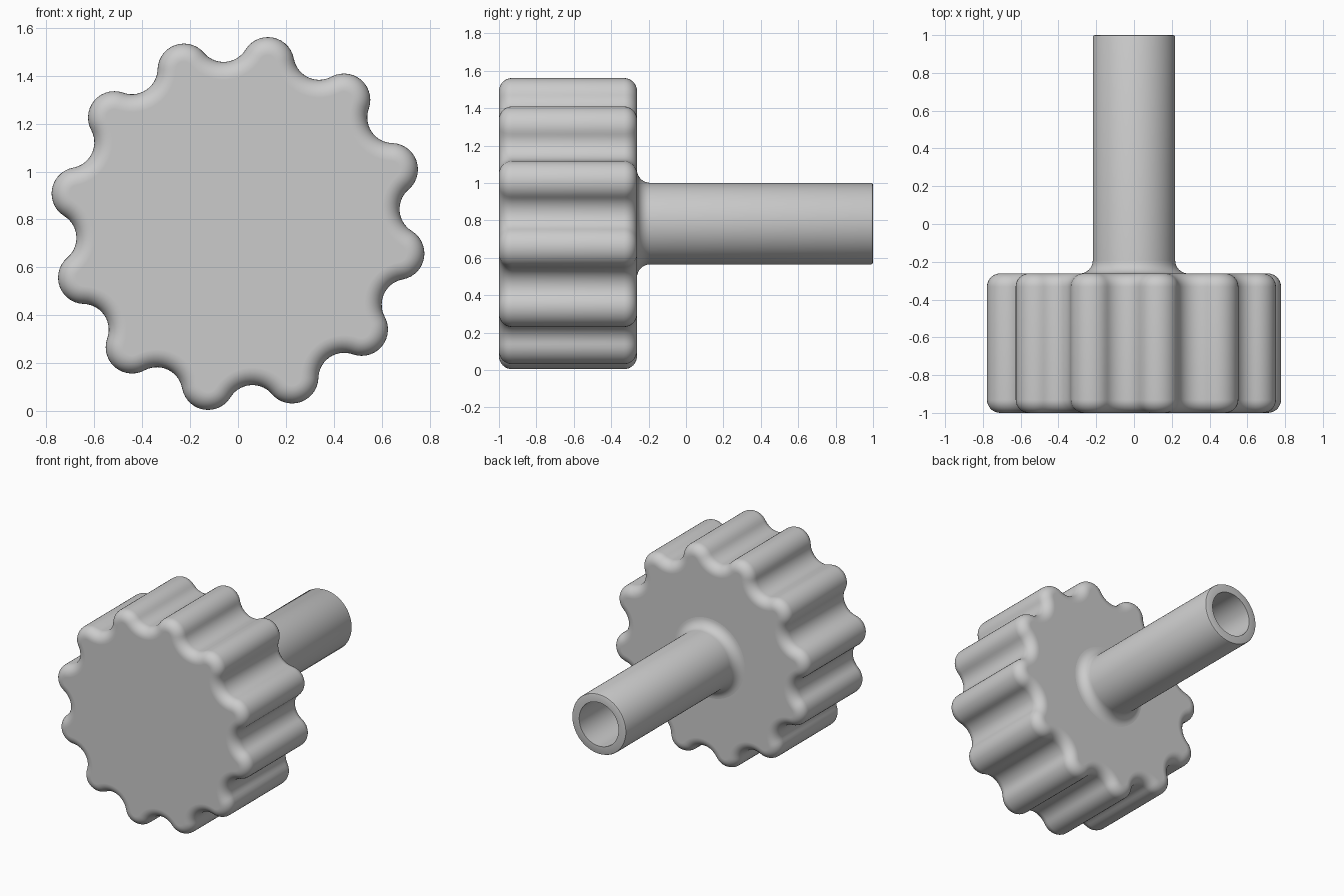
import bpy
import bmesh
from math import sin, cos, pi, radians, hypot, atan2

cube = bpy.data.objects.get("Cube")
if cube:
    bpy.data.objects.remove(cube, do_unlink=True)

# Main dimensions
AXIS_Z = 0.783
LOBES = 12
LOBE_DIST, LOBE_R = 0.68, 0.11
VALLEY_FLOOR = 0.677
FIRST_ANGLE = radians(19.4)
FRONT, BACK, END = -1.0, -0.262, 1.0
FILLET = 0.07
SHAFT_R, BORE_R = 0.218, 0.158

grey = bpy.data.materials.new("plain grey")
grey.use_nodes = True
grey.diffuse_color = (0.6, 0.6, 0.6, 1)
grey.node_tree.nodes["Principled BSDF"].inputs["Base Color"].default_value = (0.6, 0.6, 0.6, 1)


def loft(name, rings):
    """Skin a list of equal-length rings of points; a closing cap goes on every end flagged."""
    bm = bmesh.new()
    loops = [[bm.verts.new(p) for p in ring] for ring in rings]
    for a, b in zip(loops, loops[1:]):
        n = len(a)
        for i in range(n):
            j = (i + 1) % n
            bm.faces.new((a[i], a[j], b[j], b[i]))
    bm.faces.new(loops[0])
    bm.faces.new(loops[-1])
    bmesh.ops.recalc_face_normals(bm, faces=bm.faces)
    mesh = bpy.data.meshes.new(name)
    bm.to_mesh(mesh)
    bm.free()
    mesh.materials.append(grey)
    obj = bpy.data.objects.new(name, mesh)
    bpy.context.collection.objects.link(obj)
    bpy.ops.object.select_all(action="DESELECT")
    obj.select_set(True)
    bpy.context.view_layer.objects.active = obj
    bpy.ops.object.shade_smooth_by_angle(angle=radians(30))
    return obj


# Lobed outline made of tangent arcs, moved inward by inset
half = pi / LOBES
lx, ly = LOBE_DIST * cos(half), LOBE_DIST * sin(half)
gap = VALLEY_FLOOR - lx
VALLEY_R = (gap ** 2 + ly ** 2 - LOBE_R ** 2) / (2 * (LOBE_R - gap))
VALLEY_DIST = VALLEY_FLOOR + VALLEY_R
tilt = atan2(ly, VALLEY_DIST - lx)
SWEEP = tilt + half


def lobed_ring(inset, y, steps=14):
    points = []
    for k in range(LOBES):
        a = FIRST_ANGLE + 2 * half * k
        v = a + half
        for i in range(steps):
            t = a - SWEEP + 2 * SWEEP * i / steps
            r = LOBE_R - inset
            points.append((LOBE_DIST * cos(a) + r * cos(t), y,
                           AXIS_Z + LOBE_DIST * sin(a) + r * sin(t)))
        for i in range(steps):
            t = v + pi + tilt - 2 * tilt * i / steps
            r = VALLEY_R + inset
            points.append((VALLEY_DIST * cos(v) + r * cos(t), y,
                           AXIS_Z + VALLEY_DIST * sin(v) + r * sin(t)))
    return points


# Knob head with rounded front and back rims
rim = [(FILLET * (1 - sin(t)), FILLET * (1 - cos(t)))
       for t in (pi / 2 * i / 8 for i in range(9))]
rim.insert(0, (FILLET + 0.004, 0))
head = [lobed_ring(d, FRONT + h) for d, h in rim]
head += [lobed_ring(d, BACK - h) for d, h in reversed(rim)]
loft("knob_head", head)

# Hollow shaft with a flared root, softened tip and blind bore
profile = [(SHAFT_R + FILLET, BACK - 0.01)]
for i in range(9):
    t = pi / 2 * i / 8
    profile.append((SHAFT_R + FILLET * (1 - sin(t)), BACK + FILLET * (1 - cos(t))))
bevel = 0.01
profile += [(SHAFT_R, END - bevel), (SHAFT_R - 0.003, END - 0.003), (SHAFT_R - bevel, END),
            (BORE_R, END), (BORE_R, BACK + 0.005)]
SIDES = 96
shaft = [[(r * cos(2 * pi * i / SIDES), y, AXIS_Z + r * sin(2 * pi * i / SIDES))
          for i in range(SIDES)] for r, y in profile]
loft("hollow_shaft", shaft)
